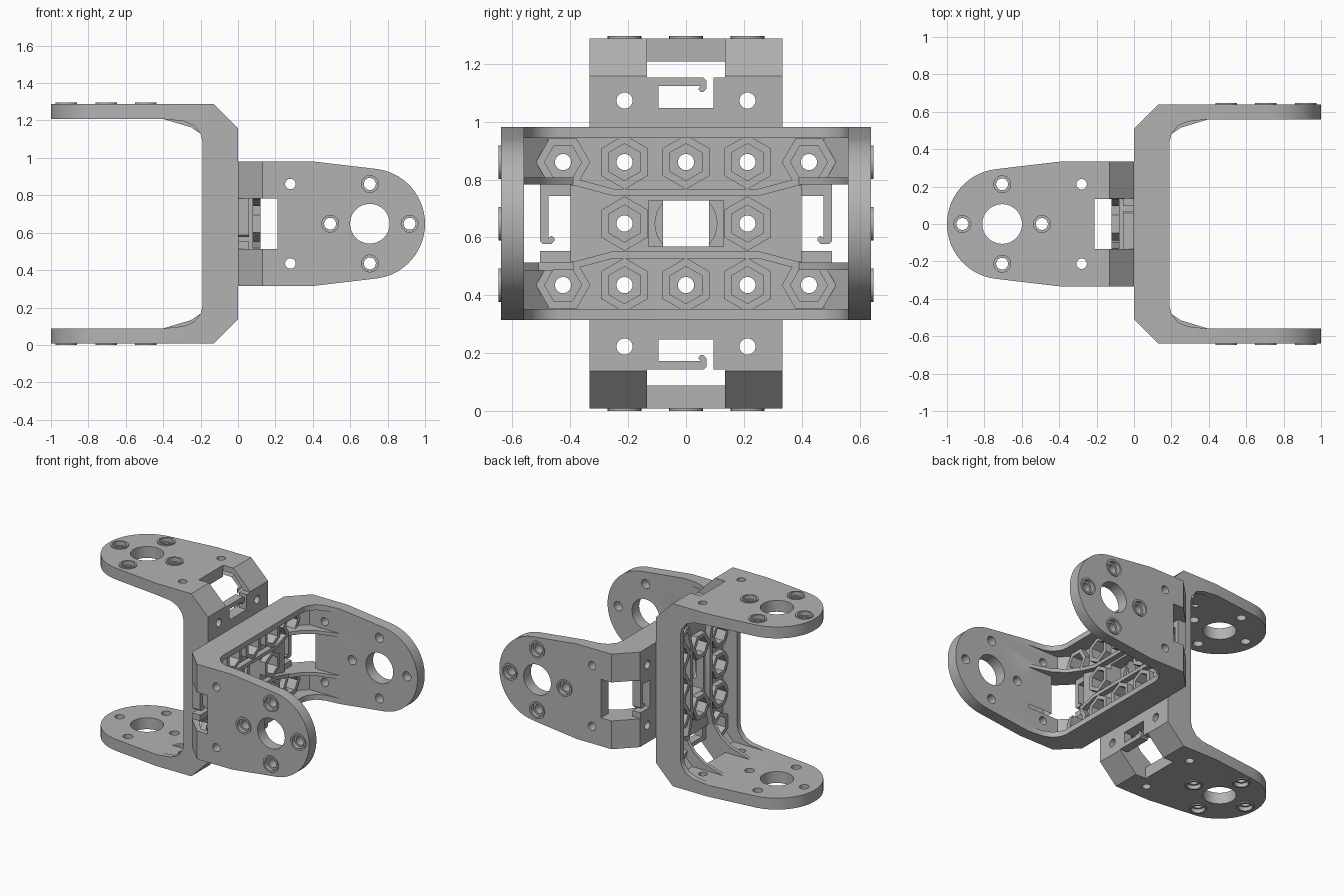
import bpy, bmesh
from math import cos, sin, pi, radians
from mathutils import Matrix, Vector

if "Cube" in bpy.data.objects:
    bpy.data.objects.remove(bpy.data.objects["Cube"])

gray = bpy.data.materials.new("matte gray")
gray.use_nodes = True
gray.diffuse_color = (0.45, 0.45, 0.45, 1)
gray.node_tree.nodes["Principled BSDF"].inputs["Base Color"].default_value = (0.45, 0.45, 0.45, 1)

HALF = 0.333     # half width of the bracket
PITCH = 0.2125   # spacing of the screw holes
TIP = 0.705      # centre of the rounded flange end


def prism(points, axis, lo, hi):
    """Extrude a 2D outline along an axis; the outline uses the other two axes in order."""
    bm = bmesh.new()
    verts = []
    for p in points:
        co = list(p)
        co.insert("xyz".index(axis), lo)
        verts.append(bm.verts.new(co))
    face = bm.faces.new(verts)
    shift = Vector([(hi - lo) * (a == axis) for a in "xyz"])
    moved = bmesh.ops.extrude_face_region(bm, geom=[face])["geom"]
    bmesh.ops.translate(bm, vec=shift, verts=[v for v in moved if isinstance(v, bmesh.types.BMVert)])
    bmesh.ops.recalc_face_normals(bm, faces=bm.faces)
    mesh = bpy.data.meshes.new("tool")
    bm.to_mesh(mesh)
    bm.free()
    obj = bpy.data.objects.new("tool", mesh)
    obj.hide_render = True
    bpy.context.collection.objects.link(obj)
    return obj


def ngon(a, b, r, n=32, turn=0.0):
    return [(a + r * cos(turn + 2 * pi * i / n), b + r * sin(turn + 2 * pi * i / n)) for i in range(n)]


def rect(a0, a1, b0, b1):
    return [(a0, b0), (a1, b0), (a1, b1), (a0, b1)]


def mirrored(half):
    return half + [(a, -b) for a, b in reversed(half)]


def span(side, lo, hi):
    return sorted((side * lo, side * hi))


def combine(target, operation, tools):
    for tool in tools:
        mod = target.modifiers.new("cut", 'BOOLEAN')
        mod.operation, mod.solver, mod.object = operation, 'EXACT', tool
    bpy.context.view_layer.update()
    mesh = bpy.data.meshes.new_from_object(target.evaluated_get(bpy.context.evaluated_depsgraph_get()))
    target.modifiers.clear()
    target.data = mesh
    for tool in tools:
        bpy.data.objects.remove(tool)


# Folded U shell trimmed to the tapered, rounded flange outline
shell = [(0, 0.51), (0.13, 0.64), (1.05, 0.64), (1.05, 0.56), (0.163, 0.56), (0.08, 0.477)]
bracket = prism(mirrored(shell), "z", -HALF, HALF)
arc = [(TIP + 0.295 * cos(radians(t)), 0.295 * sin(radians(t))) for t in range(83, 0, -6)]
outline = mirrored([(-0.1, HALF), (0.4, HALF)] + arc)
combine(bracket, 'INTERSECT', [prism(outline, "y", -1, 1)])

# Screw positions in the back plate: three rows, hexagons turned at the ends
screws = [(c * PITCH, r * PITCH) for c in range(-2, 3) for r in (-1, 0, 1) if r or abs(c) == 1]


def hex_outline(y, z, radius):
    return ngon(y, z, radius, 6, 0 if abs(y) > 0.4 else pi / 6)


# Edge rims, middle ribs, nut bosses and flange screw rings
adds = []
rim = [(0, 0.51), (0.13, 0.64), (0.4, 0.64), (0.4, 0.56), (0.29, 0.548), (0.235, 0.525), (0.2, 0.48), (0.19, 0.44)]
rib = [(0.4, 0.16), (0.25, 0.12), (-0.25, 0.12), (-0.4, 0.16), (-0.4, 0.135), (-0.25, 0.095), (0.25, 0.095), (0.4, 0.135)]
for s in (-1, 1):
    adds.append(prism(mirrored(rim), "z", *span(s, 0.295, HALF)))
    adds.append(prism([(y, s * z) for y, z in rib], "x", 0.05, 0.12))
for y, z in screws:
    adds.append(prism(hex_outline(y, z, 0.094), "x", 0.05, 0.12))
ring_spots = [(TIP - PITCH, 0), (TIP + PITCH, 0), (TIP, PITCH), (TIP, -PITCH)]
for s in (-1, 1):
    for x, z in ring_spots:
        adds.append(prism(ngon(x, z, 0.058), "y", *span(s, 0.6, 0.648)))
combine(bracket, 'UNION', adds)

# Screw holes, nut pockets, central opening and corner windows
cuts = [prism(rect(-0.13, 0.13, -0.08, 0.08), "x", -0.1, 0.3),
        prism(ngon(0, 0, 0.107), "x", -0.1, 0.02),
        prism(ngon(TIP, 0, 0.106, 48), "y", -1, 1)]
for y, z in screws:
    cuts.append(prism(ngon(y, z, 0.028, 24), "x", -0.1, 0.3))
    cuts.append(prism(hex_outline(y, z, 0.064), "x", 0.045, 0.3))
for x, z in ring_spots:
    cuts.append(prism(ngon(x, z, 0.032, 24), "y", -1, 1))
for s in (-1, 1):
    cuts.append(prism(ngon(0.28, s * PITCH, 0.028, 24), "y", -1, 1))
    for x, z in ring_spots:
        cuts.append(prism(ngon(x, z, 0.045), "y", *span(s, 0.62, 0.7)))
    cuts.append(prism(rect(0.06, 0.21, -0.135, 0.135), "y", *span(s, 0.4, 0.7)))
    cuts.append(prism(rect(-0.1, 0.1, -0.135, 0.135), "y", *span(s, 0.505, 0.7)))
    cuts.append(prism(rect(-0.1, 0.1, -0.095, 0.095), "y", *span(s, 0.4, 0.6)))
combine(bracket, 'DIFFERENCE', cuts)

# Swooping gussets beside the windows, and the cable hooks across them
gusset = [(0.05, 0.39), (0.05, 0.5), (0.13, 0.6), (0.4, 0.6), (0.4, 0.56), (0.25, 0.515), (0.17, 0.46), (0.12, 0.39)]
hook = [(0.505, 0.1), (0.505, -0.06), (0.495, -0.07), (0.465, -0.07), (0.455, -0.06), (0.455, -0.05),
        (0.465, -0.042), (0.475, -0.05), (0.475, 0.1)]
late = []
for s in (-1, 1):
    for t in (-1, 1):
        late.append(prism([(x, s * y) for x, y in gusset], "z", *span(t, 0.135, 0.16)))
    late.append(prism([(s * y, z) for y, z in hook], "x", 0, 0.06))
combine(bracket, 'UNION', late)

# Finish the first bracket, then set its twin back to back, turned a quarter
bracket.name = "side_bracket"
bracket.hide_render = False
mesh = bracket.data
mesh.name = "bracket"
mesh.materials.clear()
mesh.materials.append(gray)
mesh.polygons.foreach_set("material_index", [0] * len(mesh.polygons))
mesh.shade_smooth()
mesh.set_sharp_from_angle(angle=radians(30))
twin = bpy.data.objects.new("upright_bracket", mesh)
bpy.context.collection.objects.link(twin)
lift = Matrix.Translation((0, 0, 0.648))
bracket.matrix_world = lift
twin.matrix_world = lift @ Matrix(((-1, 0, 0), (0, 0, -1), (0, -1, 0))).to_4x4()
